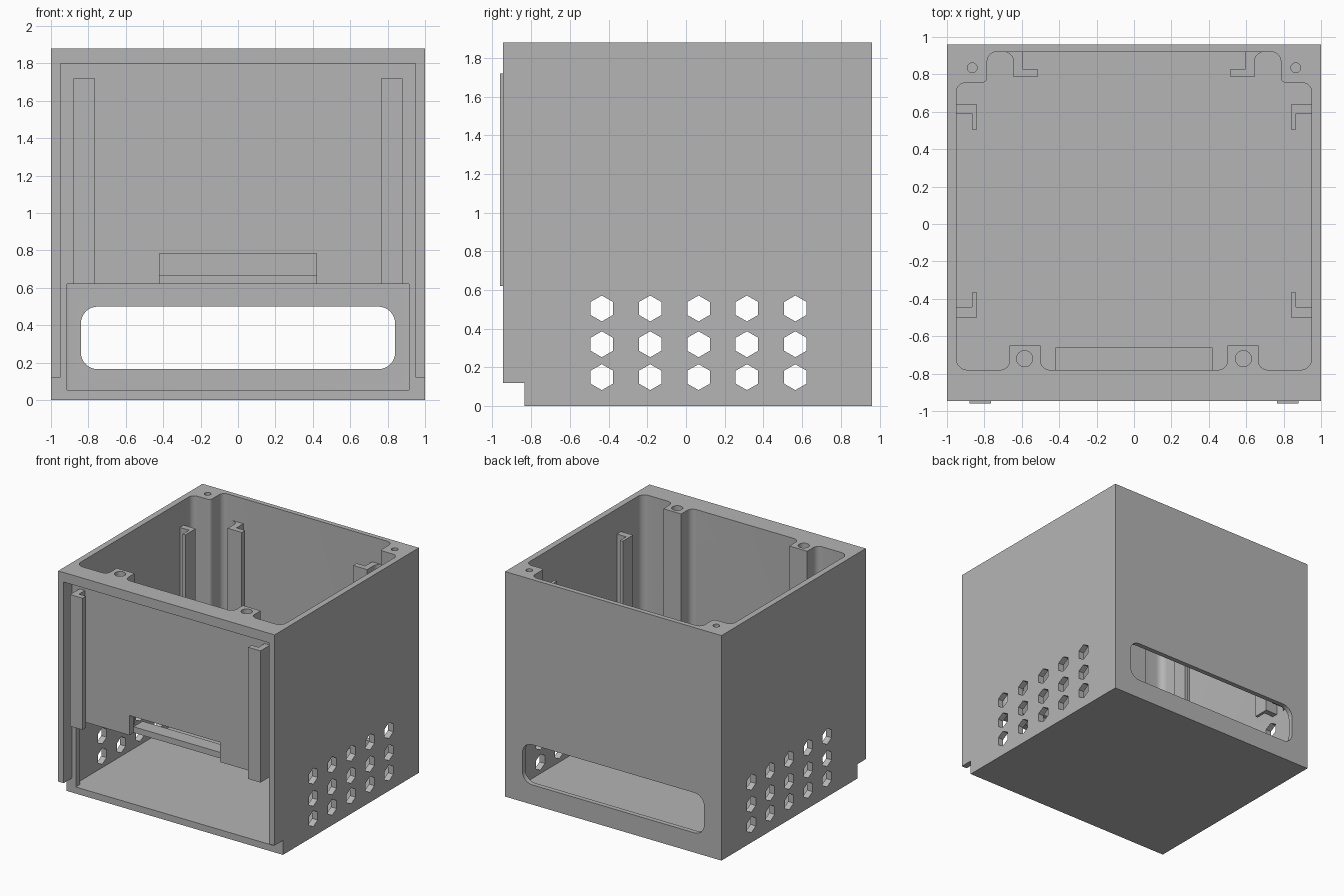
import bpy, bmesh, math
from mathutils import Vector

if "Cube" in bpy.data.objects:
    bpy.data.objects.remove(bpy.data.objects["Cube"])

grey = bpy.data.materials.new("plain grey")
grey.diffuse_color = (0.46, 0.46, 0.46, 1)
grey.use_nodes = True
grey.node_tree.nodes["Principled BSDF"].inputs["Base Color"].default_value = grey.diffuse_color


def fillet(points, steps=8):
    """Round the corners of a 2D outline given as (a, b, radius)."""
    out = []
    for i, (a, b, r) in enumerate(points):
        p = Vector((a, b))
        if r == 0:
            out.append(p)
            continue
        u = (Vector(points[i - 1][:2]) - p).normalized()
        v = (Vector(points[(i + 1) % len(points)][:2]) - p).normalized()
        c = p + (u + v) * r
        for k in range(steps + 1):
            t = k / steps * math.pi / 2
            out.append(c - v * r * math.cos(t) - u * r * math.sin(t))
    return out


def prism(name, outline, lo, hi, axis="z"):
    """Extrude a 2D outline along an axis."""
    place = {"z": lambda a, b, h: (a, b, h),
             "x": lambda a, b, h: (h, a, b),
             "y": lambda a, b, h: (a, h, b)}[axis]
    bm = bmesh.new()
    ends = [[bm.verts.new(place(p[0], p[1], h)) for p in outline] for h in (lo, hi)]
    bm.faces.new(ends[0])
    bm.faces.new(ends[1])
    n = len(outline)
    for i in range(n):
        j = (i + 1) % n
        bm.faces.new((ends[0][i], ends[0][j], ends[1][j], ends[1][i]))
    bmesh.ops.recalc_face_normals(bm, faces=bm.faces)
    mesh = bpy.data.meshes.new(name)
    bm.to_mesh(mesh)
    bm.free()
    mesh.materials.append(grey)
    obj = bpy.data.objects.new(name, mesh)
    bpy.context.collection.objects.link(obj)
    return obj


def rect(a0, a1, b0, b1, r=0):
    return fillet([(a0, b0, r), (a1, b0, r), (a1, b1, r), (a0, b1, r)])


def ring(a, b, r, n, start=0.0):
    return [(a + r * math.cos(start + math.tau * k / n),
             b + r * math.sin(start + math.tau * k / n)) for k in range(n)]


def cut(target, cutter):
    cutter.hide_render = True
    mod = target.modifiers.new("cut", "BOOLEAN")
    mod.operation = "DIFFERENCE"
    mod.solver = "EXACT"
    mod.object = cutter
    bpy.context.view_layer.objects.active = target
    bpy.ops.object.modifier_apply(modifier=mod.name)
    bpy.data.objects.remove(cutter)


# Housing block with the step under the front rim
side = [(-0.835, 0), (0.96, 0), (0.96, 1.88), (-0.945, 1.88), (-0.945, 0.12), (-0.835, 0.12)]
housing = prism("housing", side, -1, 1, "x")

# Front recess inside the rim
cut(housing, prism("recess", rect(-0.95, 0.95, -0.5, 1.8), -1.1, -0.835, "y"))

# Upper cavity, leaving front screw posts and rear corner posts
half = [(0.5, -0.78, 0.05), (0.5, -0.65, 0), (0.665, -0.65, 0), (0.665, -0.78, 0.05),
        (0.95, -0.78, 0.06), (0.95, 0.755, 0.05), (0.785, 0.755, 0.03), (0.785, 0.92, 0.05)]
outline = half + [(-x, y, r) for x, y, r in reversed(half)]
cut(housing, prism("upper_cavity", fillet(outline), 0.6, 2.0))

# Lower cavity, front opening, panel notch and rear slot
cut(housing, prism("lower_cavity", rect(-0.95, 0.95, -0.78, 0.92, 0.05), 0.055, 0.62))
cut(housing, prism("front_opening", rect(-0.915, 0.915, 0.055, 0.62), -1.0, -0.7, "y"))
cut(housing, prism("panel_notch", rect(-0.42, 0.42, 0.6, 0.785), -1.0, -0.7, "y"))
cut(housing, prism("rear_slot", rect(-0.84, 0.84, 0.165, 0.5, 0.09), 0.7, 1.1, "y"))

# Hexagonal vents through both sides
for y in (-0.435, -0.185, 0.065, 0.315, 0.565):
    for z in (0.15, 0.32, 0.505):
        cut(housing, prism("vent", ring(y, z, 0.067, 6, math.pi / 2), -1.1, 1.1, "x"))

# Screw holes
for s in (-1, 1):
    cut(housing, prism("front_hole", ring(s * 0.585, -0.72, 0.043, 24), 1.4, 2.0))
    cut(housing, prism("rear_hole", ring(s * 0.865, 0.835, 0.026, 20), 1.4, 2.0))

bpy.ops.object.select_all(action="DESELECT")
housing.select_set(True)
bpy.context.view_layer.objects.active = housing
bpy.ops.object.shade_smooth_by_angle(angle=math.radians(30))

# Ledge behind the panel notch
prism("notch_ledge", rect(-0.42, 0.42, 0.62, 0.67), -0.78, -0.66, "y")

# Hooked guide rails, mirrored left and right: name, outline, top height
rails = [
    ("front_rail", [(0.88, -0.83, 0), (0.88, -0.96, 0), (0.765, -0.96, 0),
                    (0.765, -0.915, 0), (0.83, -0.915, 0), (0.83, -0.83, 0)], 1.72),
    ("rear_rail", [(0.70, 0.925, 0), (0.70, 0.92, 0), (0.645, 0.92, 0.05), (0.645, 0.785, 0),
                   (0.515, 0.785, 0), (0.515, 0.83, 0), (0.595, 0.83, 0), (0.595, 0.925, 0)], 1.67),
    ("side_rail_front", [(0.955, -0.5, 0), (0.84, -0.5, 0), (0.84, -0.365, 0),
                         (0.865, -0.365, 0), (0.865, -0.445, 0), (0.955, -0.445, 0)], 1.67),
    ("side_rail_rear", [(0.955, 0.64, 0), (0.84, 0.64, 0), (0.84, 0.505, 0),
                        (0.865, 0.505, 0), (0.865, 0.59, 0), (0.955, 0.59, 0)], 1.67),
]
for name, pts, top in rails:
    for s, tag in ((-1, "left"), (1, "right")):
        prism(f"{name}_{tag}", fillet([(s * x, y, r) for x, y, r in pts]), 0.62, top)
